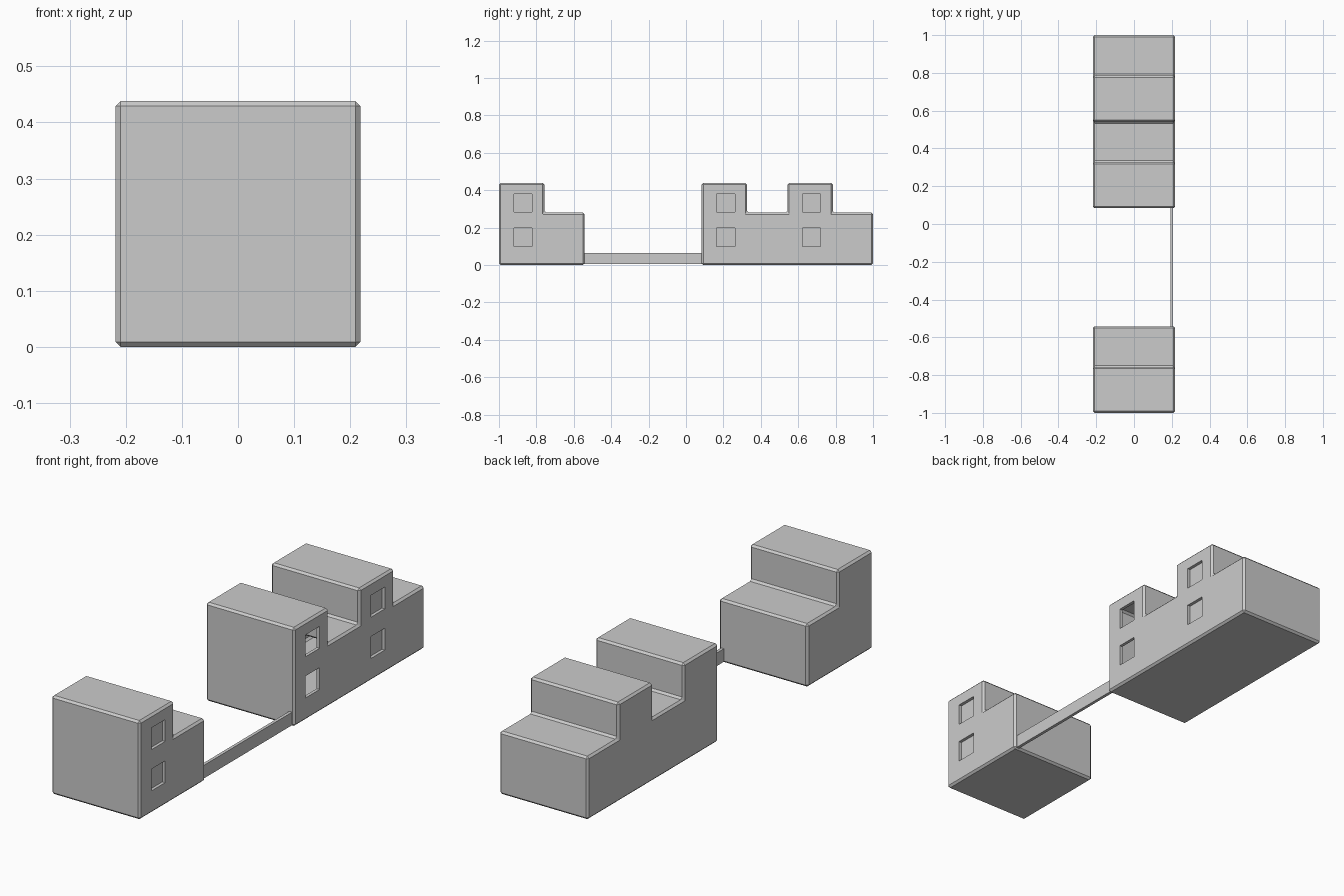
import bpy, bmesh
from mathutils import Vector

if "Cube" in bpy.data.objects:
    bpy.data.objects.remove(bpy.data.objects["Cube"])

HALF_W, LOW, HIGH = 0.218, 0.28, 0.438
MODULE, TALL = 0.458, 0.243
WIN_Z = [(0.10, 0.197), (0.283, 0.38)]
WIN_START, WIN_SIZE, WIN_DEPTH = 0.08, 0.097, 0.014


def finish(name, bm):
    bmesh.ops.recalc_face_normals(bm, faces=bm.faces)
    mesh = bpy.data.meshes.new(name)
    bm.to_mesh(mesh)
    bm.free()
    obj = bpy.data.objects.new(name, mesh)
    bpy.context.collection.objects.link(obj)
    return obj


def side_faces(bm):
    return [f for f in bm.faces
            if f.normal.x > 0.99 and f.calc_center_median().x > HALF_W - 0.002]


def building(name, y0, modules, open_modules=()):
    # stepped profile, one tall and one low part per module
    end = y0 + modules * MODULE
    pts = [(y0, 0)]
    for i in range(modules):
        a = y0 + i * MODULE
        pts += [(a, HIGH), (a + TALL, HIGH), (a + TALL, LOW), (a + MODULE, LOW)]
    pts.append((end, 0))
    bm = bmesh.new()
    face = bm.faces.new([bm.verts.new((-HALF_W, y, z)) for y, z in pts])
    ext = bmesh.ops.extrude_face_region(bm, geom=[face], use_keep_orig=True)
    moved = [v for v in ext["geom"] if isinstance(v, bmesh.types.BMVert)]
    bmesh.ops.translate(bm, verts=moved, vec=(2 * HALF_W, 0, 0))
    bmesh.ops.recalc_face_normals(bm, faces=bm.faces)

    # narrow chamfer on every edge
    bmesh.ops.bevel(bm, geom=bm.edges[:], offset=0.009, segments=1,
                    profile=0.5, affect='EDGES', clamp_overlap=True)
    bm.normal_update()

    # cut window outlines into the right wall
    starts = [y0 + i * MODULE + WIN_START for i in range(modules)]
    cuts = [(Vector((0, y + d, 0)), Vector((0, 1, 0)))
            for y in starts for d in (0, WIN_SIZE)]
    cuts += [(Vector((0, 0, z)), Vector((0, 0, 1))) for pair in WIN_Z for z in pair]
    for co, no in cuts:
        fs = side_faces(bm)
        es = list({e for f in fs for e in f.edges})
        vs = list({v for f in fs for v in f.verts})
        bmesh.ops.bisect_plane(bm, geom=vs + es + fs, plane_co=co, plane_no=no, dist=1e-5)
        bm.normal_update()

    # sink the panes; some windows open into the hollow interior
    panes, opened = [], []
    for f in side_faces(bm):
        c = f.calc_center_bounds()
        for i, y in enumerate(starts):
            if y < c.y < y + WIN_SIZE and any(a < c.z < b for a, b in WIN_Z):
                panes.append((f, i))
    for f, i in panes:
        ext = bmesh.ops.extrude_face_region(bm, geom=[f])
        vs = [v for v in ext["geom"] if isinstance(v, bmesh.types.BMVert)]
        fs = [g for g in ext["geom"] if isinstance(g, bmesh.types.BMFace)]
        bmesh.ops.translate(bm, verts=vs, vec=(-WIN_DEPTH, 0, 0))
        if f.is_valid:
            bmesh.ops.delete(bm, geom=[f], context='FACES_ONLY')
        if i in open_modules:
            opened += fs
    bmesh.ops.recalc_face_normals(bm, faces=bm.faces)
    if opened:
        bmesh.ops.delete(bm, geom=opened, context='FACES_ONLY')
    return finish(name, bm)


def box(name, lo, hi):
    bm = bmesh.new()
    bmesh.ops.create_cube(bm, size=1)
    for v in bm.verts:
        v.co = [lo[k] if v.co[k] < 0 else hi[k] for k in range(3)]
    return finish(name, bm)


# single front block, double back block, low wall joining them
building("front_building", -1.0, 1)
building("back_building", 1.0 - 2 * MODULE, 2, open_modules=(0,))
box("connecting_wall", (0.193, -0.545, 0.006), (0.207, 0.087, 0.064))
